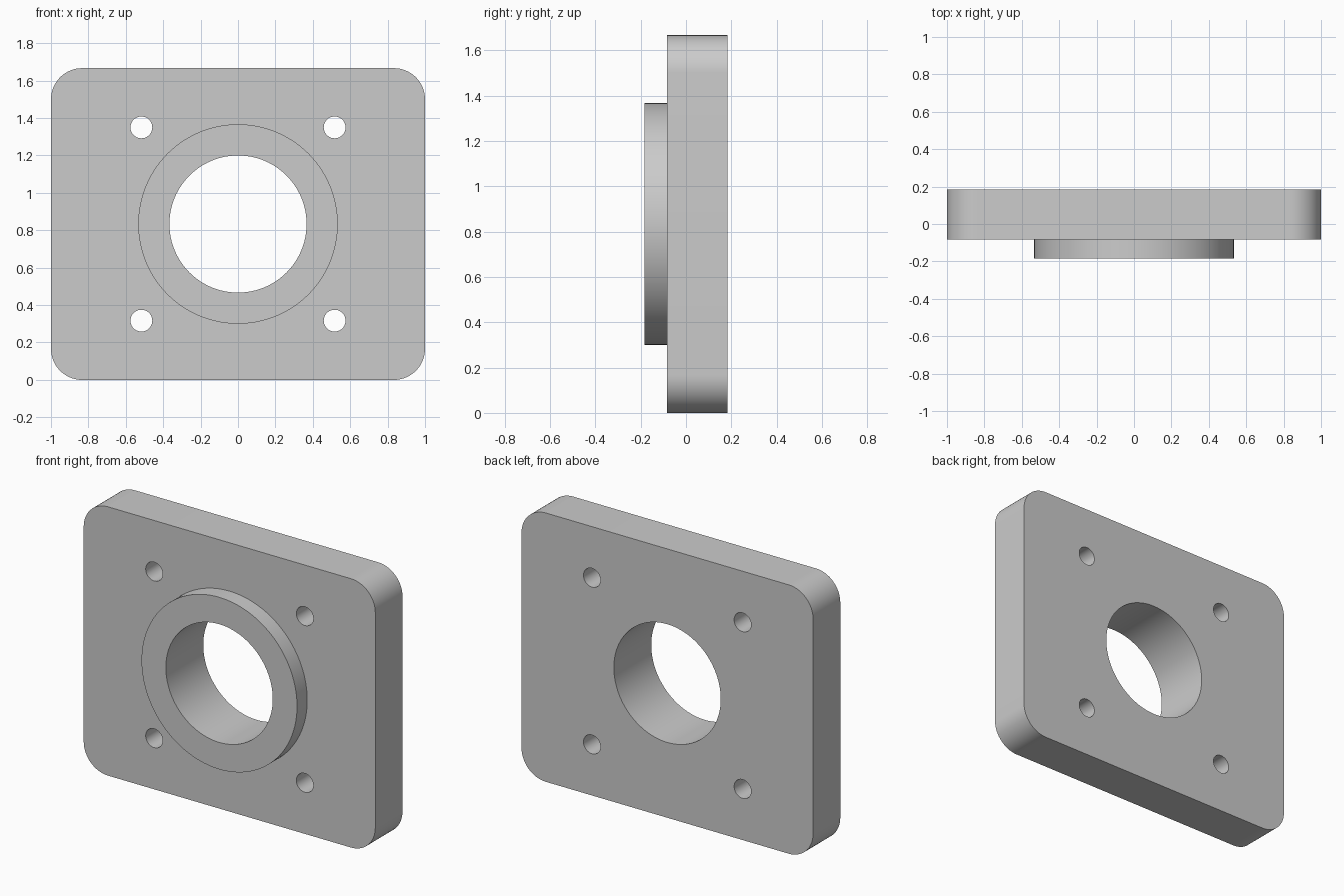
import bpy, bmesh
from math import sin, cos, pi

if "Cube" in bpy.data.objects:
    bpy.data.objects.remove(bpy.data.objects["Cube"])

U = 1 / 30                      # drawing unit: plate is 60 x 50 x 8
CZ = 25 * U                     # height of the bore axis
Y_BOSS, Y_FRONT, Y_BACK = -5.5 * U, -2.5 * U, 5.5 * U


def prism(name, outline, y0, y1):
    """Extrude an (x, z) outline from y0 to y1."""
    bm = bmesh.new()
    face = bm.faces.new([bm.verts.new((x, y0, z)) for x, z in outline])
    ext = bmesh.ops.extrude_face_region(bm, geom=[face])
    moved = [v for v in ext["geom"] if isinstance(v, bmesh.types.BMVert)]
    bmesh.ops.translate(bm, verts=moved, vec=(0, y1 - y0, 0))
    bmesh.ops.recalc_face_normals(bm, faces=bm.faces)
    mesh = bpy.data.meshes.new(name)
    bm.to_mesh(mesh)
    bm.free()
    obj = bpy.data.objects.new(name, mesh)
    bpy.context.collection.objects.link(obj)
    return obj


def circle(x, z, r, n):
    return [(x + r * cos(2 * pi * i / n), z + r * sin(2 * pi * i / n)) for i in range(n)]


def rounded_rect(hw, hh, r, n=16):
    pts = []
    for k, (sx, sz) in enumerate([(1, 1), (-1, 1), (-1, -1), (1, -1)]):
        for i in range(n + 1):
            a = (k + i / n) * pi / 2
            pts.append((sx * (hw - r) + r * cos(a), CZ + sz * (hh - r) + r * sin(a)))
    return pts


def combine(target, tool, operation):
    """Apply a boolean and discard the tool object."""
    tool.hide_render = True
    mod = target.modifiers.new(operation, "BOOLEAN")
    mod.operation, mod.solver, mod.object = operation, "EXACT", tool
    bpy.context.view_layer.objects.active = target
    bpy.ops.object.modifier_apply(modifier=mod.name)
    bpy.data.objects.remove(tool)


# Rounded plate with a raised round boss on the front
plate = prism("mounting_plate", rounded_rect(30 * U, 25 * U, 5 * U), Y_FRONT, Y_BACK)
combine(plate, prism("boss", circle(0, CZ, 16 * U, 128), Y_BOSS, 0), "UNION")

# Central bore
combine(plate, prism("bore", circle(0, CZ, 11 * U, 96), -1, 1), "DIFFERENCE")

# Four screw holes
for sx in (-1, 1):
    for sz in (-1, 1):
        hole = circle(sx * 15.5 * U, CZ + sz * 15.5 * U, 1.75 * U, 40)
        combine(plate, prism("screw_hole", hole, -1, 1), "DIFFERENCE")

# Smooth the curved walls, keep the rims sharp
bpy.ops.object.select_all(action="DESELECT")
plate.select_set(True)
bpy.context.view_layer.objects.active = plate
bpy.ops.object.shade_smooth_by_angle()
